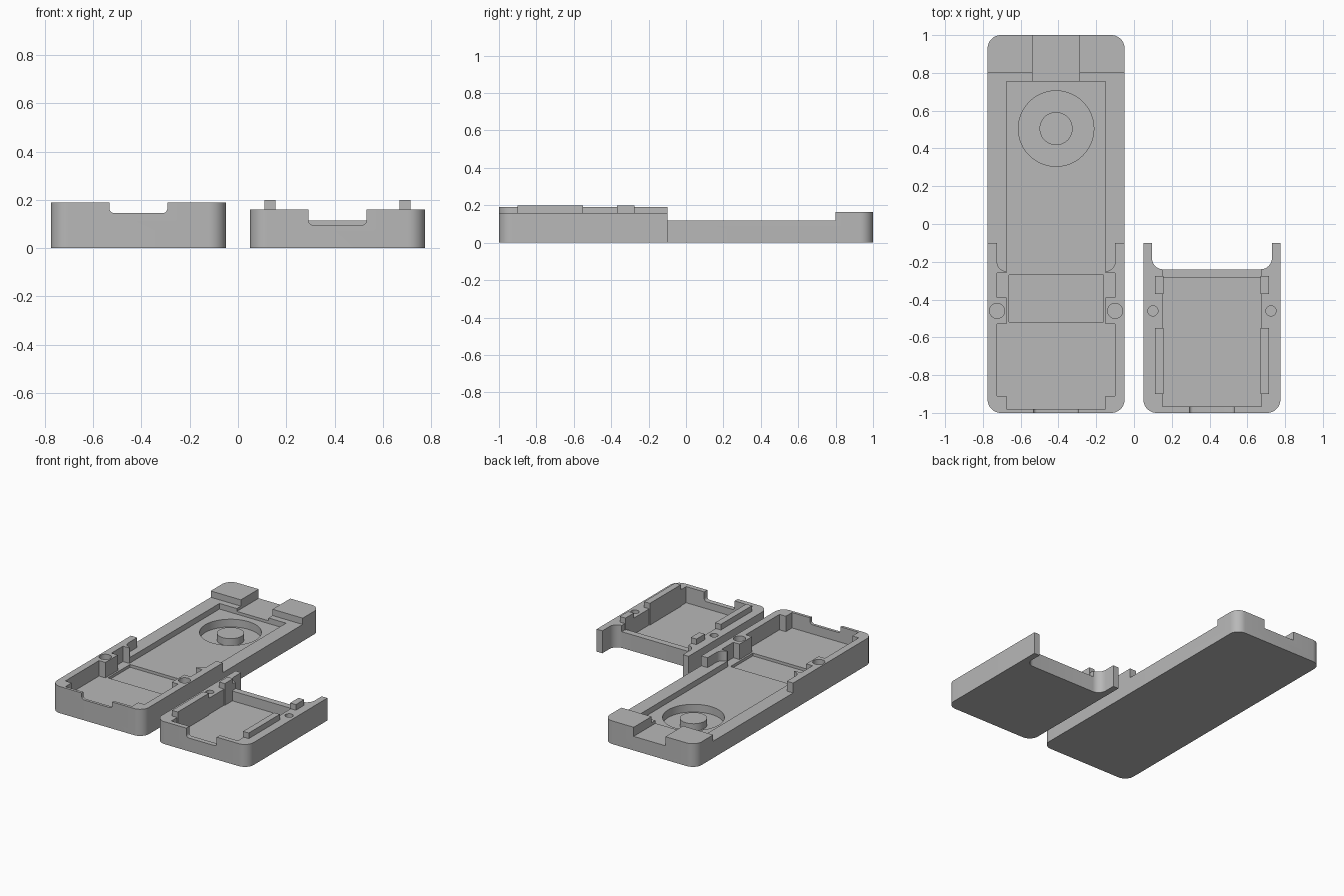
import bpy, bmesh
from math import sin, cos, pi

if "Cube" in bpy.data.objects:
    bpy.data.objects.remove(bpy.data.objects["Cube"])

CX = 0.4125      # distance of each shell's centre line from x = 0
HALF = 0.3625    # half width of each shell
INNER = 0.2625   # half width of the cavities

grey = bpy.data.materials.new("plain grey")
grey.use_nodes = True
grey.diffuse_color = (0.48, 0.48, 0.48, 1)
grey.node_tree.nodes["Principled BSDF"].inputs["Base Color"].default_value = (0.48, 0.48, 0.48, 1)


def arc(x, y, r, start, end, steps=10):
    angles = [start + (end - start) * i / steps for i in range(steps + 1)]
    return [(x + r * cos(a), y + r * sin(a)) for a in angles]


def circle(x, y, r):
    return arc(x, y, r, 0, 2 * pi, 48)[:-1]


def mirrored(half):
    """Close a right-hand half outline with its mirror image."""
    return half + [(-x, y) for x, y in reversed(half)]


def box(x0, x1, y0, y1):
    return [(x0, y0), (x1, y0), (x1, y1), (x0, y1)]


def prism(name, outline, low, high, centre, along_y=False):
    bm = bmesh.new()
    verts = [bm.verts.new((centre + u, low, v) if along_y else (centre + u, v, low))
             for u, v in outline]
    face = bm.faces.new(verts)
    grown = bmesh.ops.extrude_face_region(bm, geom=[face])["geom"]
    shift = (0, high - low, 0) if along_y else (0, 0, high - low)
    bmesh.ops.translate(bm, vec=shift,
                        verts=[g for g in grown if isinstance(g, bmesh.types.BMVert)])
    bmesh.ops.recalc_face_normals(bm, faces=bm.faces)
    mesh = bpy.data.meshes.new(name)
    bm.to_mesh(mesh)
    bm.free()
    mesh.materials.append(grey)
    obj = bpy.data.objects.new(name, mesh)
    bpy.context.collection.objects.link(obj)
    return obj


def activate(obj):
    bpy.ops.object.select_all(action="DESELECT")
    obj.select_set(True)
    bpy.context.view_layer.objects.active = obj


def cut(target, outline, low, high, centre, along_y=False):
    cutter = prism("cutter", outline, low, high, centre, along_y)
    cutter.hide_render = True
    mod = target.modifiers.new("cut", "BOOLEAN")
    mod.operation, mod.solver, mod.object = "DIFFERENCE", "EXACT", cutter
    activate(target)
    bpy.ops.object.modifier_apply(modifier=mod.name)
    bpy.data.objects.remove(cutter)


def smooth(obj):
    activate(obj)
    bpy.ops.object.shade_smooth_by_angle(angle=pi / 6)


def cable_notch(target, bottom, centre):
    """Rounded notch through the front wall."""
    half = [(0.12, 0.3)] + arc(0.1, bottom + 0.02, 0.02, 0, -pi / 2, 6)
    cut(target, mirrored(half), -1.1, -0.93, centre, along_y=True)


R = 0.07
front_corner = arc(HALF - R, R - 1, R, -pi / 2, 0)
back_corner = arc(HALF - R, 1 - R, R, 0, pi / 2)

# Long lower shell
base = prism("base_shell", mirrored(front_corner + back_corner), 0, 0.19, -CX)

# Lowered middle section, leaving two thin side wings at the front
step = [(0.5, 0.8), (0.5, -0.1), (0.3125, -0.1)] + arc(INNER, -0.2, 0.05, 0, -pi / 2)
cut(base, mirrored(step), 0.12, 0.3, -CX)
cut(base, box(-0.5, 0.5, 0.6, 1.1), 0.165, 0.3, -CX)

# Cavity with side pockets that receive the cover's tabs
WIDE = 0.3125
cavity = [(INNER, 0.755), (INNER, -0.26), (WIDE, -0.26), (WIDE, -0.39),
          (INNER, -0.39), (INNER, -0.53), (WIDE, -0.53), (WIDE, -0.91),
          (INNER, -0.91), (INNER, -0.98)]
cut(base, mirrored(cavity), 0.08, 0.3, -CX)
cut(base, box(-0.25, 0.25, -0.52, -0.27), 0.06, 0.3, -CX)

# Round recess, rear channel, screw holes and front notch
cut(base, circle(0, 0.505, 0.2), 0.025, 0.3, -CX)
cut(base, box(-0.125, 0.125, 0.7, 1.1), 0.1, 0.3, -CX)
for side in (-1, 1):
    cut(base, circle(side * 0.3125, -0.46, 0.04), 0.06, 0.3, -CX)
cable_notch(base, 0.145, -CX)
smooth(base)

# Round post in the recess
smooth(prism("centre_post", circle(0, 0.505, 0.0875), 0.02, 0.075, -CX))

# Short cover shell with an open back between two wings
wing = [(HALF, -0.1), (0.3175, -0.1)] + arc(0.2575, -0.18, 0.06, 0, -pi / 2)
cover = prism("cover_shell", mirrored(front_corner + wing), 0, 0.16, CX)
cut(cover, box(-INNER, INNER, -0.965, -0.285), 0.045, 0.3, CX)
cut(cover, box(-INNER, INNER, -0.35, 0), 0.115, 0.3, CX)
for side in (-1, 1):
    cut(cover, circle(side * 0.3125, -0.46, 0.027), 0.045, 0.3, CX)
cable_notch(cover, 0.095, CX)
smooth(cover)

# Locating tabs and rails on the cover
for label, y0, y1 in (("tab", -0.37, -0.275), ("rail", -0.9, -0.55)):
    for side, word in ((1, "left"), (-1, "right")):
        prism(f"cover_{label}_{word}", box(side * 0.2575, side * 0.3025, y0, y1),
              0.04, 0.2, CX)
